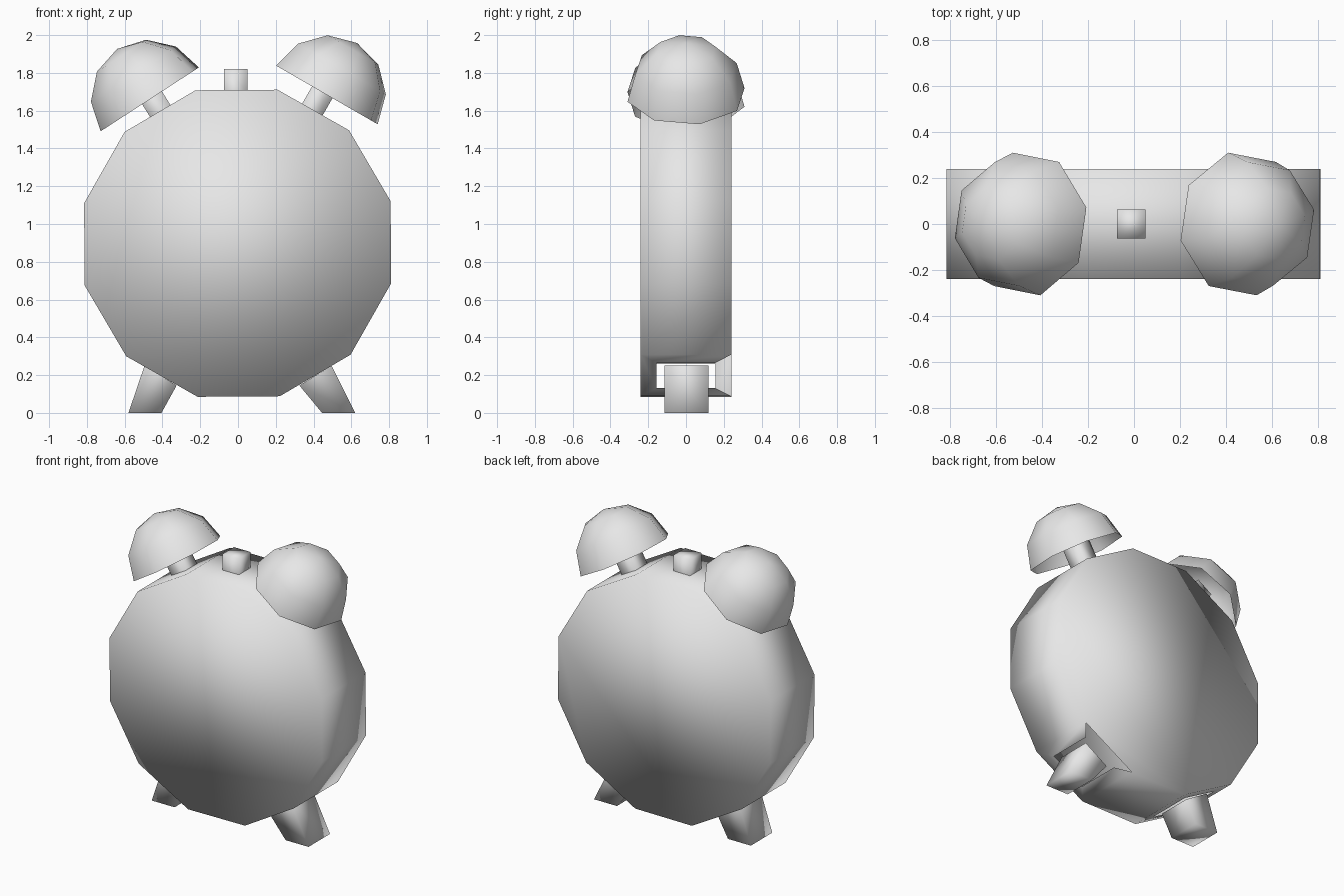
import bpy
import bmesh
from math import radians
from mathutils import Matrix, Vector

old = bpy.data.objects.get("Cube")
if old:
    bpy.data.objects.remove(old, do_unlink=True)

grey = bpy.data.materials.new("plain_grey")
grey.use_nodes = True
colour = (0.8, 0.8, 0.8, 1)
grey.diffuse_color = colour
grey.node_tree.nodes["Principled BSDF"].inputs["Base Color"].default_value = colour


def finish(name, bm):
    """Turn a bmesh into a smooth-shaded grey object."""
    for f in bm.faces:
        f.smooth = True
    mesh = bpy.data.meshes.new(name)
    bm.to_mesh(mesh)
    bm.free()
    mesh.materials.append(grey)
    obj = bpy.data.objects.new(name, mesh)
    bpy.context.collection.objects.link(obj)
    return obj


def post(name, base, size, height, tilt=0):
    """Square post standing on base, open below, leaning sideways by tilt."""
    bm = bmesh.new()
    place = (Matrix.Translation(base) @ Matrix.Rotation(radians(tilt), 4, 'Y')
             @ Matrix.Diagonal((size, size, height, 1))
             @ Matrix.Translation((0, 0, 0.5)))
    bmesh.ops.create_cube(bm, size=1, matrix=place)
    base_face = min(bm.faces, key=lambda f: f.calc_center_median().z)
    bmesh.ops.delete(bm, geom=[base_face], context='FACES_ONLY')
    finish(name, bm)


def bell(name, centre, tilt):
    """Open eight-sided half dome."""
    bm = bmesh.new()
    bmesh.ops.create_uvsphere(bm, u_segments=8, v_segments=6, radius=0.318)
    bmesh.ops.delete(bm, geom=[v for v in bm.verts if v.co.z < -0.01], context='VERTS')
    turn = Matrix.Rotation(radians(tilt), 4, 'Y') @ Matrix.Rotation(radians(13), 4, 'Z')
    bm.transform(Matrix.Translation(centre) @ turn)
    finish(name, bm)


def leg(name, side, shift):
    """Splayed leg with a flat foot, open where it meets the body."""
    bm = bmesh.new()
    bmesh.ops.create_cube(bm, size=1)
    for v in bm.verts:
        outer, top = v.co.x > 0, v.co.z > 0
        if top:
            x, z = (0.495, 0.25) if outer else (0.325, 0.145)
        else:
            x, z = (0.62 if outer else 0.445) - shift, 0
        v.co = Vector((side * x, 0.12 if v.co.y > 0 else -0.115, z))
    bm.normal_update()
    top_face = max(bm.faces, key=lambda f: f.calc_center_median().z)
    bmesh.ops.delete(bm, geom=[top_face], context='FACES_ONLY')
    bmesh.ops.recalc_face_normals(bm, faces=bm.faces)
    finish(name, bm)


# Twelve-sided body drum, with openings where the legs join
bm = bmesh.new()
bmesh.ops.create_cone(bm, cap_ends=True, segments=12, radius1=0.84, radius2=0.84, depth=0.48)
bm.transform(Matrix.Translation((-0.002, 0, 0.898)) @ Matrix.Rotation(radians(90), 4, 'X')
             @ Matrix.Rotation(radians(15.4), 4, 'Z'))
bm.normal_update()
leg_faces = [f for f in bm.faces if f.normal.z < -0.7 and abs(f.normal.x) > 0.3]
ring = bmesh.ops.inset_individual(bm, faces=leg_faces, thickness=0.12)["faces"]
gap = [f for f in ring if f.calc_center_median().x > 0 and f.calc_center_median().y > 0.15]
bmesh.ops.delete(bm, geom=leg_faces + gap, context='FACES')
finish("clock_body", bm)

# Legs
leg("left_leg", 1, 0)
leg("right_leg", -1, 0.04)

# Bells on their stems, and the button between them
post("left_bell_stem", (0.39, 0, 1.60), 0.125, 0.24, 30)
post("right_bell_stem", (-0.40, 0, 1.58), 0.125, 0.24, -32)
bell("left_bell", (0.471, 0, 1.683), 30)
bell("right_bell", (-0.467, 0, 1.66), -33)
post("top_button", (-0.012, 0, 1.70), 0.125, 0.12)
